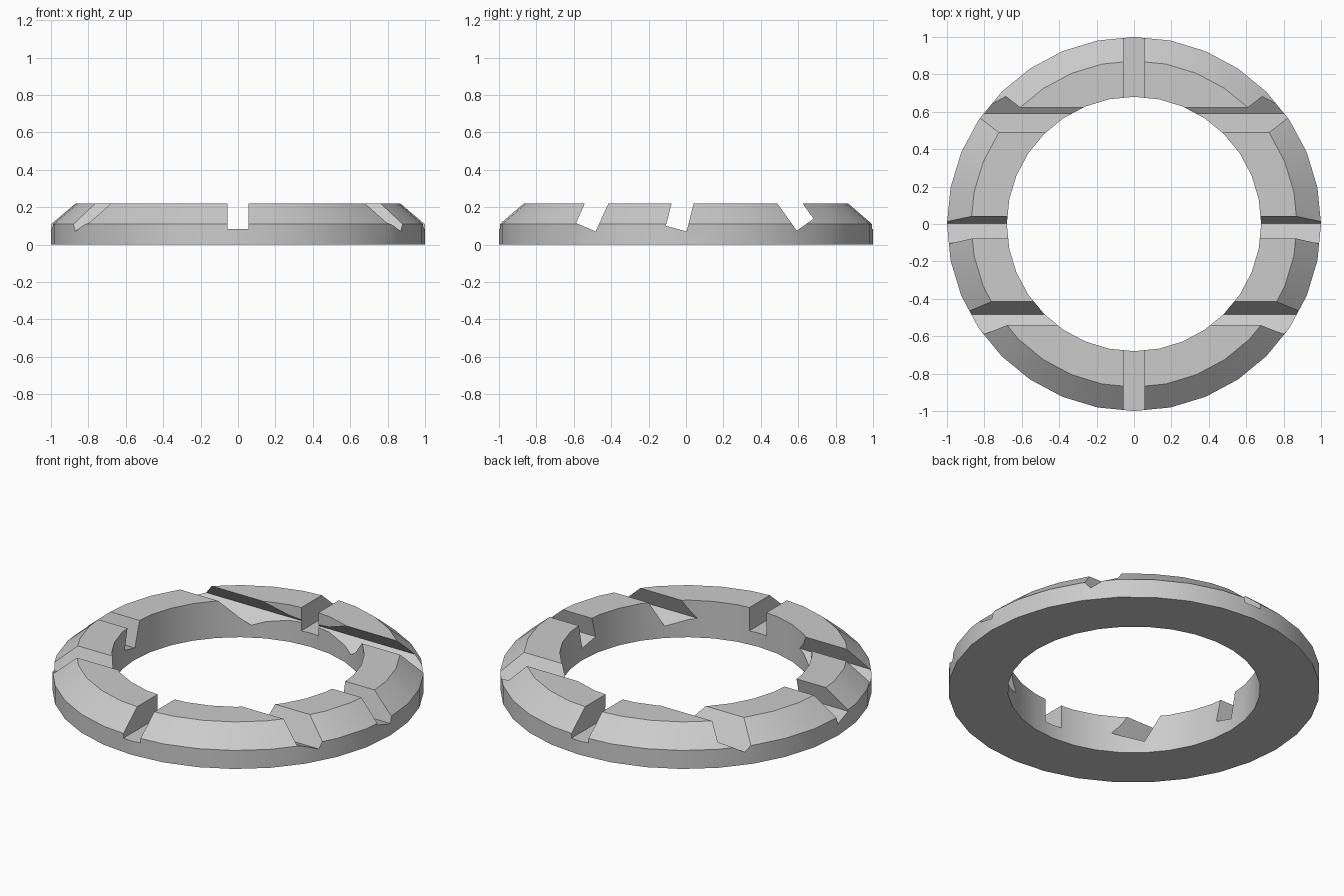
import bpy, bmesh, math
from mathutils import Vector

cube = bpy.data.objects.get("Cube")
if cube:
    bpy.data.objects.remove(cube, do_unlink=True)

SIDES = 32
TOP = 0.22
CUT_TOP = 0.4

grey = bpy.data.materials.new("plain grey")
grey.use_nodes = True
colour = (0.6, 0.6, 0.6, 1)
grey.diffuse_color = colour
grey.node_tree.nodes["Principled BSDF"].inputs["Base Color"].default_value = colour


def make_object(name, bm):
    bmesh.ops.recalc_face_normals(bm, faces=bm.faces)
    mesh = bpy.data.meshes.new(name)
    bm.to_mesh(mesh)
    bm.free()
    mesh.materials.append(grey)
    obj = bpy.data.objects.new(name, mesh)
    bpy.context.collection.objects.link(obj)
    return obj


def lathe(name, profile):
    """Spin a closed (radius, height) profile around the z axis."""
    bm = bmesh.new()
    rings = []
    for i in range(SIDES):
        a = math.tau * i / SIDES
        rings.append([bm.verts.new((r * math.cos(a), r * math.sin(a), z)) for r, z in profile])
    n = len(profile)
    for i in range(SIDES):
        here, after = rings[i], rings[(i + 1) % SIDES]
        for j in range(n):
            k = (j + 1) % n
            bm.faces.new((here[j], after[j], after[k], here[k]))
    return make_object(name, bm)


def slot_cutter(name, profile, along_x):
    """Long prism from a four-point slot section, open end first and last."""
    points = [Vector(p) for p in profile]
    # continue both slot walls above the top face
    for end, inner in ((0, 1), (-1, -2)):
        wall = points[end] - points[inner]
        points[end] += wall * ((CUT_TOP - points[end].y) / wall.y)
    bm = bmesh.new()
    ends = []
    for s in (-1.2, 1.2):
        ends.append([bm.verts.new((s, p.x, p.y) if along_x else (p.x, s, p.y)) for p in points])
    n = len(points)
    for end in ends:
        bm.faces.new(end)
    for j in range(n):
        k = (j + 1) % n
        bm.faces.new((ends[0][j], ends[0][k], ends[1][k], ends[1][j]))
    cutter = make_object(name, bm)
    cutter.hide_render = True
    return cutter


# ring body with a chamfered outer edge
ring = lathe("slotted_ring", [(0.68, 0), (1, 0), (1, 0.11), (0.872, TOP), (0.68, TOP)])

# one upright slot front to back, three tilted slots side to side
cutters = [
    slot_cutter("upright_slot_cutter", [(-0.056, TOP), (-0.056, 0.082), (0.056, 0.082), (0.056, TOP)], False),
    slot_cutter("front_slot_cutter", [(-0.541, TOP), (-0.588, 0.115), (-0.483, 0.07), (-0.415, TOP)], True),
    slot_cutter("middle_slot_cutter", [(-0.077, TOP), (-0.108, 0.1), (0.003, 0.07), (0.041, TOP)], True),
    slot_cutter("back_slot_cutter", [(0.488, TOP), (0.592, 0.074), (0.682, 0.138), (0.623, TOP)], True),
]
for cutter in cutters:
    cut = ring.modifiers.new(cutter.name, "BOOLEAN")
    cut.operation = "DIFFERENCE"
    cut.solver = "EXACT"
    cut.object = cutter

# bake the cuts and drop the cutters
bpy.context.view_layer.update()
evaluated = ring.evaluated_get(bpy.context.evaluated_depsgraph_get())
cut_mesh = bpy.data.meshes.new_from_object(evaluated)
ring.modifiers.clear()
ring.data = cut_mesh
for cutter in cutters:
    bpy.data.objects.remove(cutter, do_unlink=True)

# smooth round walls, crisp slot and chamfer edges
bpy.ops.object.select_all(action="DESELECT")
ring.select_set(True)
bpy.context.view_layer.objects.active = ring
bpy.ops.object.shade_smooth_by_angle(angle=math.radians(30))
